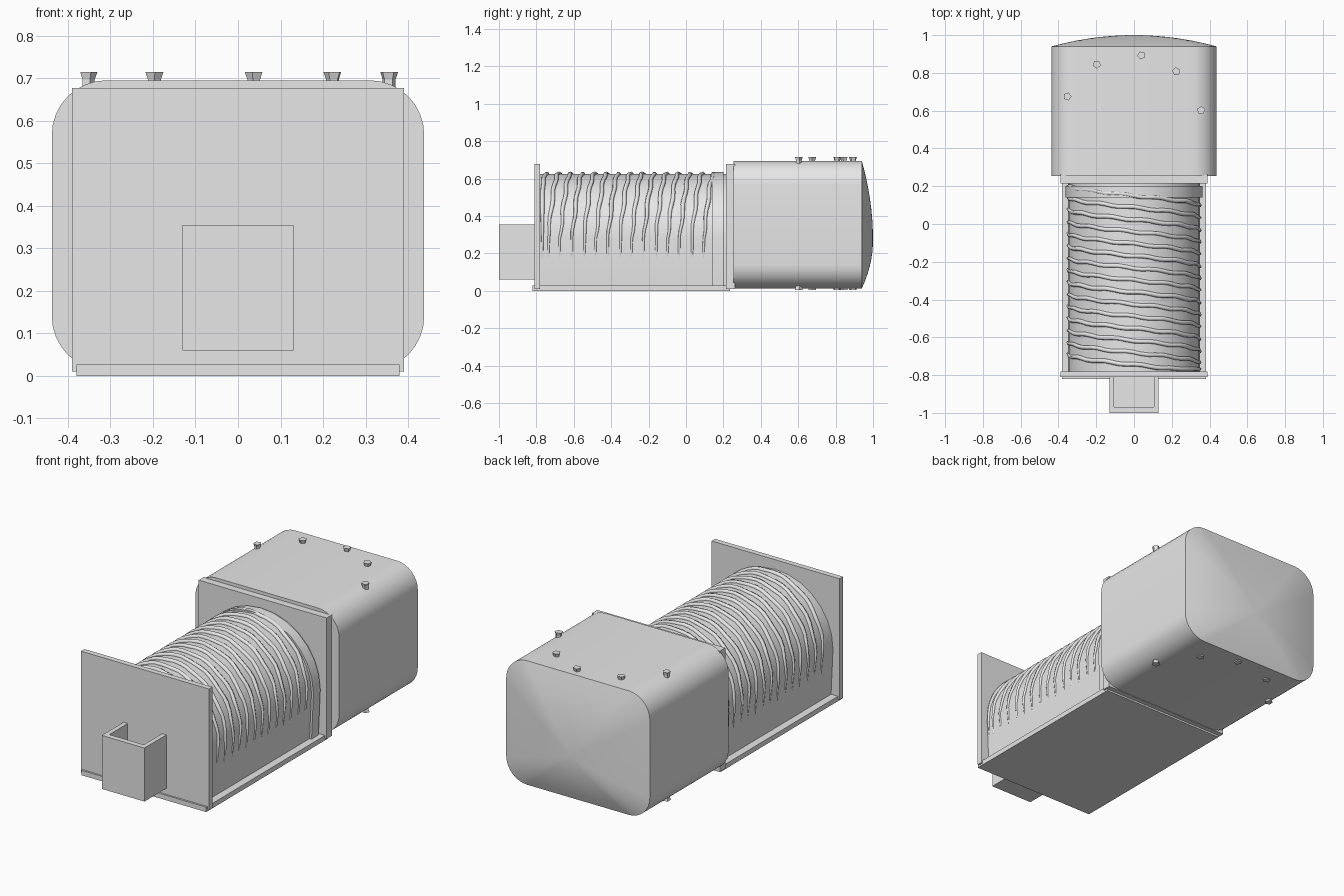
import bpy, bmesh, math

if "Cube" in bpy.data.objects:
    bpy.data.objects.remove(bpy.data.objects["Cube"])

grey = bpy.data.materials.new("light grey")
grey.diffuse_color = (0.8, 0.8, 0.8, 1)
grey.use_nodes = True
grey.node_tree.nodes["Principled BSDF"].inputs["Base Color"].default_value = grey.diffuse_color


def finish(name, bm, smooth=None):
    bmesh.ops.recalc_face_normals(bm, faces=bm.faces)
    me = bpy.data.meshes.new(name)
    bm.to_mesh(me)
    bm.free()
    me.materials.append(grey)
    ob = bpy.data.objects.new(name, me)
    bpy.context.collection.objects.link(ob)
    if smooth:
        bpy.ops.object.select_all(action='DESELECT')
        ob.select_set(True)
        bpy.context.view_layer.objects.active = ob
        bpy.ops.object.shade_smooth_by_angle(angle=math.radians(smooth))
    return ob


def box(name, x0, x1, y0, y1, z0, z1):
    bm = bmesh.new()
    bmesh.ops.create_cube(bm, size=1)
    for v in bm.verts:
        v.co = ((x0 + x1) / 2 + v.co.x * (x1 - x0),
                (y0 + y1) / 2 + v.co.y * (y1 - y0),
                (z0 + z1) / 2 + v.co.z * (z1 - z0))
    return finish(name, bm)


def loft(bm, rings):
    """Skin closed rings of equal length and cap both ends."""
    vr = [[bm.verts.new(p) for p in r] for r in rings]
    n = len(vr[0])
    for a, b in zip(vr, vr[1:]):
        for i in range(n):
            j = (i + 1) % n
            bm.faces.new((a[i], a[j], b[j], b[i]))
    bm.faces.new(vr[0])
    bm.faces.new(vr[-1])


# Base and end plates
box("base_plate", -0.38, 0.38, -0.82, 0.235, 0, 0.027)
box("front_plate", -0.39, 0.39, -0.81, -0.78, 0.01, 0.677)
box("rear_plate", -0.39, 0.39, 0.215, 0.262, 0.01, 0.677)

# Open-topped tray on the front plate
for s, side in ((-1, "left"), (1, "right")):
    x0, x1 = sorted((s * 0.105, s * 0.13))
    box("tray_wall_" + side, x0, x1, -1.0, -0.805, 0.06, 0.355)
box("tray_front", -0.105, 0.105, -1.0, -0.97, 0.06, 0.355)
box("tray_floor", -0.105, 0.105, -0.97, -0.805, 0.06, 0.08)


# Faceted arched core between the plates
def arch(a, b, n=14):
    return [(-a * math.cos(math.pi * i / n), 0.28 + b * math.sin(math.pi * i / n))
            for i in range(n + 1)]


def arch_body(name, a, b, y0, y1):
    section = [(-a + 0.012, 0.02)] + arch(a, b) + [(a - 0.012, 0.02)]
    bm = bmesh.new()
    loft(bm, [[(x, y, z) for x, z in section] for y in (y0, y1)])
    return finish(name, bm, 20)


arch_body("coil_core", 0.35, 0.345, -0.79, 0.22)
arch_body("coil_collar", 0.362, 0.354, 0.14, 0.2)

# Slanted winding ridges wrapped over the core
cu = bpy.data.curves.new("coil_windings", 'CURVE')
cu.dimensions = '3D'
cu.bevel_depth = 0.012
cu.bevel_resolution = 1
cu.use_fill_caps = True
for k in range(15):
    yc = -0.745 + k * 0.064
    path = [(-0.328, 0.06)] + arch(0.35, 0.345, 28) + [(0.328, 0.06)]
    sp = cu.splines.new('POLY')
    sp.points.add(len(path) - 1)
    for i, (x, z) in enumerate(path):
        t = i / (len(path) - 1) - 0.5
        y = yc - 0.12 * t + 0.004 * math.sin(i * 1.3 + k * 2)
        sp.points[i].co = (x, min(0.2, max(-0.768, y)), z, 1)
        sp.points[i].radius = 0.5 + 0.5 * min(1, (0.5 - abs(t)) * 5)
cu.materials.append(grey)
ob = bpy.data.objects.new("coil_windings", cu)
bpy.context.collection.objects.link(ob)
bpy.ops.object.select_all(action='DESELECT')
ob.select_set(True)
bpy.context.view_layer.objects.active = ob
bpy.ops.object.convert(target='MESH')


# Rounded housing with a shallow domed back
def rounded(hx, z0, z1, r, seg=8):
    pts = []
    corners = ((hx - r, z1 - r), (-hx + r, z1 - r), (-hx + r, z0 + r), (hx - r, z0 + r))
    for q, (cx, cz) in enumerate(corners):
        for i in range(seg + 1):
            a = math.pi / 2 * (q + i / seg)
            pts.append((cx + r * math.cos(a), cz + r * math.sin(a)))
    return pts


sec = rounded(0.438, 0.012, 0.695, 0.128)
rings = [[(x, 0.255, z) for x, z in sec]]
for s in (1, 0.85, 0.7, 0.55, 0.4, 0.25, 0.1, 0.02):
    rings.append([(x * s, 0.94 + 0.06 * (1 - s * s), 0.27 + (z - 0.27) * s)
                  for x, z in sec])
bm = bmesh.new()
loft(bm, rings)
finish("housing", bm, 35)

# Five-sided tapered bolts above and below the housing
for i, (x, y) in enumerate(((-0.353, 0.675), (-0.197, 0.845), (0.038, 0.893),
                            (0.223, 0.808), (0.355, 0.602))):
    for side, levels in (("top", ((0.66, 0.015), (0.697, 0.016), (0.714, 0.022))),
                         ("bottom", ((0.05, 0.015), (0.02, 0.018), (0.005, 0.022)))):
        bm = bmesh.new()
        loft(bm, [[(x + r * math.cos(math.tau * k / 5 + i),
                    y + r * math.sin(math.tau * k / 5 + i), z) for k in range(5)]
                  for z, r in levels])
        finish(f"bolt_{side}_{i + 1}", bm)
